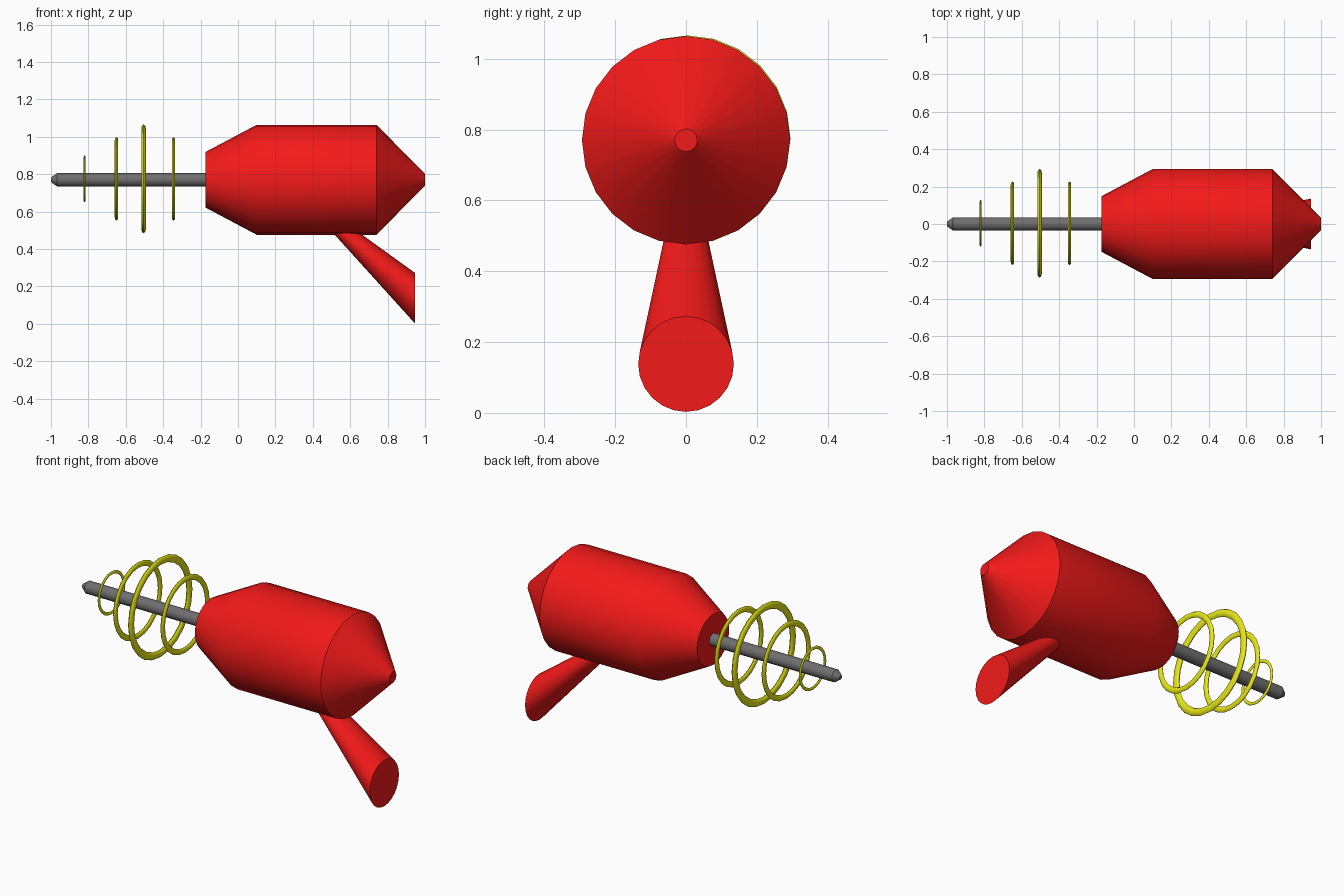
import bpy, bmesh
from math import cos, sin, tau, radians

if "Cube" in bpy.data.objects:
    bpy.data.objects.remove(bpy.data.objects["Cube"])

AXIS_Z = 0.77


def material(name, rgb):
    m = bpy.data.materials.new(name)
    m.diffuse_color = (*rgb, 1)
    m.use_nodes = True
    m.node_tree.nodes["Principled BSDF"].inputs["Base Color"].default_value = m.diffuse_color
    return m


def finish(ob, mat, angle=30):
    if mat:
        ob.data.materials.append(mat)
    bpy.ops.object.select_all(action='DESELECT')
    ob.select_set(True)
    bpy.context.view_layer.objects.active = ob
    bpy.ops.object.shade_smooth_by_angle(angle=radians(angle))


def tube(name, sections, sides, mat=None):
    """Loft capped circles lying across x; each section is (x, z centre, radius)."""
    bm = bmesh.new()
    rings = [[bm.verts.new((x, r * cos(tau * i / sides), z + r * sin(tau * i / sides)))
              for i in range(sides)] for x, z, r in sections]
    for a, b in zip(rings, rings[1:]):
        for i in range(sides):
            j = (i + 1) % sides
            bm.faces.new((a[i], a[j], b[j], b[i]))
    bm.faces.new(rings[0])
    bm.faces.new(rings[-1])
    bmesh.ops.recalc_face_normals(bm, faces=bm.faces)
    me = bpy.data.meshes.new(name)
    bm.to_mesh(me)
    bm.free()
    ob = bpy.data.objects.new(name, me)
    bpy.context.collection.objects.link(ob)
    finish(ob, mat)


red = material("red", (0.9, 0.01, 0.01))
yellow = material("yellow", (0.8, 0.8, 0.01))
dark_grey = material("dark_grey", (0.16, 0.16, 0.16))

# Main housing with tapered front and conical rear
tube("body", [(-0.175, AXIS_Z, 0.148), (0.10, AXIS_Z, 0.294),
              (0.74, AXIS_Z, 0.294), (1.0, AXIS_Z, 0.032)], 24, red)

# Slanted flared grip, cut vertically at its end
tube("handle", [(0.45, 0.59, 0.04), (0.945, 0.138, 0.135)], 24, red)

# Barrel rod with a chamfered tip
tube("barrel", [(-1.0, AXIS_Z, 0.012), (-0.967, AXIS_Z, 0.036),
                (-0.10, AXIS_Z, 0.036)], 16, dark_grey)

# Floating coil rings, flattened along the barrel: x position, outer radius
for n, (x, outer) in enumerate([(-0.82, 0.125), (-0.65, 0.223),
                                (-0.505, 0.291), (-0.345, 0.223)], 1):
    minor = outer * 0.075
    bpy.ops.mesh.primitive_torus_add(
        major_segments=24, minor_segments=8, major_radius=outer - minor,
        minor_radius=minor, location=(x, 0.004, AXIS_Z + 0.005),
        rotation=(0, radians(90), 0))
    ring = bpy.context.object
    ring.name = f"coil_ring_{n}"
    ring.scale.z = 0.55
    bpy.ops.object.transform_apply(location=False, rotation=False, scale=True)
    finish(ring, yellow, 60)
